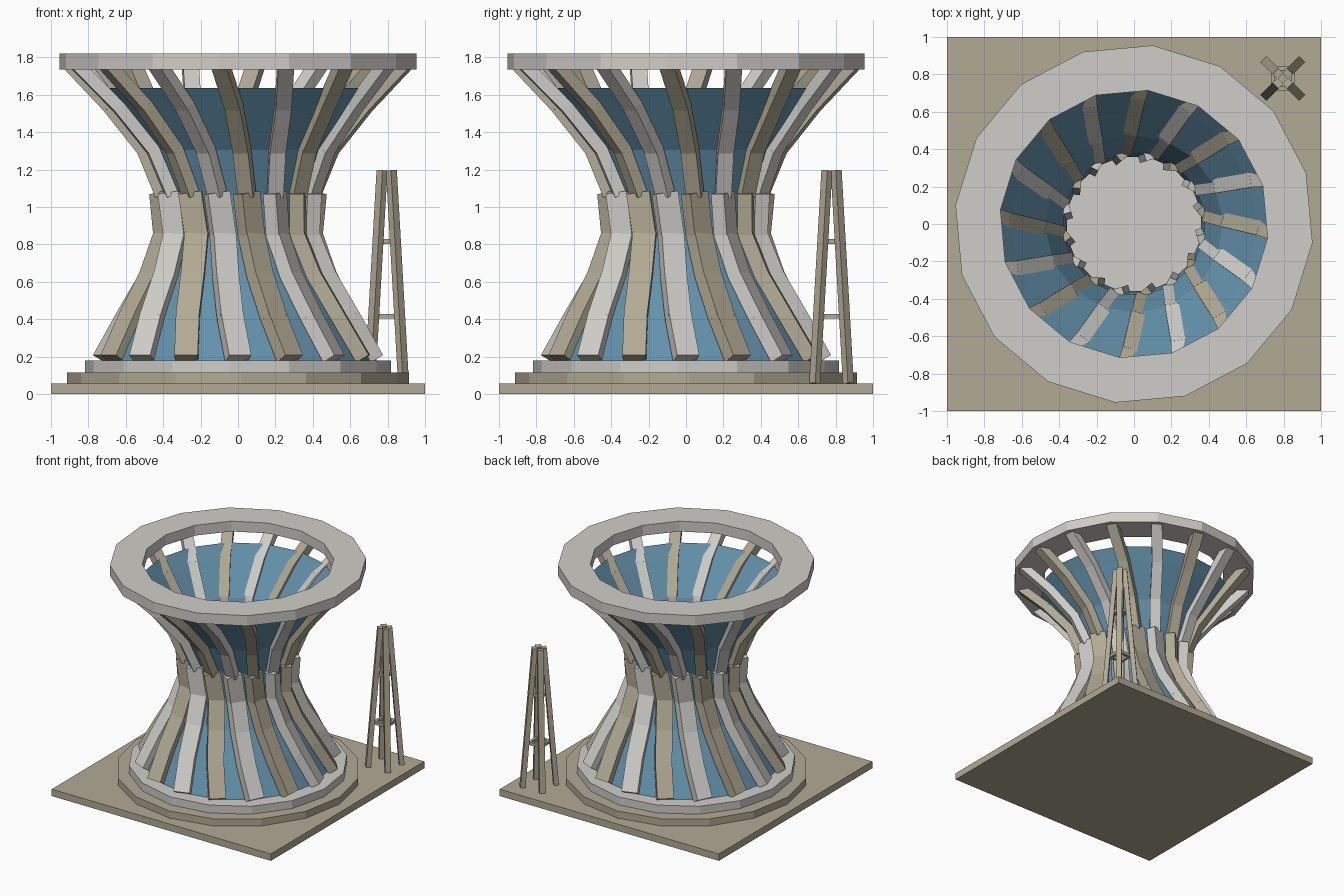
import bpy, bmesh
from math import sin, cos, pi, radians
from mathutils import Vector, Matrix

if "Cube" in bpy.data.objects:
    bpy.data.objects.remove(bpy.data.objects["Cube"])

SIDES = 16
FOOT_Z, WAIST_Z, CROWN_Z = 0.195, 1.07, 1.77
TWIST_RATE = radians(-18.2)     # turn of the ribs per unit of height
RADII = [0.72, 0.60, 0.475, 0.39, 0.407, 0.50, 0.685, 0.91]
LOWER, UPPER = 4, 3             # straight pieces below and above the waist
UP = Vector((0, 0, 1))


def material(name, rgb):
    m = bpy.data.materials.new(name)
    m.use_nodes = True
    m.diffuse_color = (*rgb, 1)
    m.node_tree.nodes["Principled BSDF"].inputs["Base Color"].default_value = (*rgb, 1)
    return m


sand = material("sand concrete", (0.44, 0.40, 0.295))
grey = material("pale grey concrete", (0.63, 0.615, 0.58))
blue = material("blue shell", (0.125, 0.285, 0.405))


def finish(name, bm, mat):
    bmesh.ops.recalc_face_normals(bm, faces=bm.faces)
    mesh = bpy.data.meshes.new(name)
    bm.to_mesh(mesh)
    bm.free()
    mesh.materials.append(mat)
    obj = bpy.data.objects.new(name, mesh)
    bpy.context.collection.objects.link(obj)


def add_path(bm, points, width, depth, extra=0.0):
    """Boxes along a path; the width starts level and is carried along untwisted."""
    side = UP.cross(points[1] - points[0])
    for a, b in zip(points, points[1:]):
        axis = (b - a).normalized()
        side = (side - axis * side.dot(axis)).normalized()
        rot = Matrix((side, axis.cross(side), axis)).transposed()
        scale = Matrix.Diagonal((width, depth, (b - a).length + extra, 1))
        bmesh.ops.create_cube(
            bm, size=1, matrix=Matrix.Translation((a + b) / 2) @ rot.to_4x4() @ scale)


def loft(name, profile, mat, turn, closed):
    """Faceted surface through (radius, height) rings, each turned by turn(z)."""
    bm = bmesh.new()
    rings = []
    for r, z in profile:
        angles = [turn(z) + 2 * pi * k / SIDES for k in range(SIDES)]
        rings.append([bm.verts.new((r * cos(t), r * sin(t), z)) for t in angles])
    if closed:
        rings.append(rings[0])
    for lo, hi in zip(rings, rings[1:]):
        for k in range(SIDES):
            n = (k + 1) % SIDES
            bm.faces.new((lo[k], lo[n], hi[n], hi[k]))
    finish(name, bm, mat)


def disc(name, radius, low, high, mat, offset):
    bm = bmesh.new()
    bmesh.ops.create_cone(
        bm, cap_ends=True, segments=SIDES, radius1=radius, radius2=radius, depth=high - low,
        matrix=Matrix.Translation((0, 0, (low + high) / 2)) @ Matrix.Rotation(offset, 4, 'Z'))
    finish(name, bm, mat)


def twist_at(z):
    return TWIST_RATE * (z - FOOT_Z)


# Square ground slab and two round steps
bm = bmesh.new()
bmesh.ops.create_cube(
    bm, size=1, matrix=Matrix.Translation((0, 0, 0.0285)) @ Matrix.Diagonal((2, 2, 0.057, 1)))
finish("ground_slab", bm, sand)
disc("lower_step", 0.915, 0.057, 0.115, sand, radians(1))
disc("upper_step", 0.82, 0.115, 0.18, grey, radians(-3))

# Crown ring
loft("crown_ring", [(0.96, 1.735), (0.96, 1.82), (0.718, 1.82), (0.718, 1.735)],
     grey, lambda z: radians(-6), True)

# Thin waisted shell just inside the ribs, open at both ends
heights = [FOOT_Z + (WAIST_Z - FOOT_Z) * i / LOWER for i in range(LOWER)]
heights += [WAIST_Z + (CROWN_Z - WAIST_Z) * i / UPPER for i in range(UPPER + 1)]
shell_profile = [(r - 0.024, z) for r, z in zip(RADII, heights)]
shell_profile[0] = (0.705, 0.18)
shell_profile[-1] = (0.74, 1.635)
loft("shell", shell_profile, blue, twist_at, False)

# Twisting ribs: thick below the waist, slim above, alternating in colour
for k in range(SIDES):
    points = []
    for r, z in zip(RADII, heights):
        t = 2 * pi * k / SIDES + twist_at(z)
        points.append(Vector((r * cos(t), r * sin(t), z)))
    bm = bmesh.new()
    add_path(bm, points[:LOWER + 1], 0.125, 0.078, 0.015)
    add_path(bm, points[LOWER:], 0.085, 0.065, 0.015)
    finish(f"rib_{k + 1}", bm, sand if k % 2 else grey)

# Corner mast: four leaning legs tied by two small square frames
MAST = Vector((0.795, 0.778, 0))
SPREAD, HEAD, MAST_LOW, MAST_TOP = 0.09, 0.025, 0.057, 1.195
corners = [(1, 1), (-1, 1), (-1, -1), (1, -1)]


def leg_point(corner, z, inset=1.0):
    s = inset * (SPREAD + (HEAD - SPREAD) * (z - MAST_LOW) / (MAST_TOP - MAST_LOW))
    return MAST + Vector((corner[0] * s, corner[1] * s, z))


bm = bmesh.new()
for c in corners:
    add_path(bm, [leg_point(c, MAST_LOW), leg_point(c, MAST_TOP)], 0.045, 0.038)
finish("mast_legs", bm, sand)

bm = bmesh.new()
for z in (0.415, 0.815):
    for c, d in zip(corners, corners[1:] + corners[:1]):
        add_path(bm, [leg_point(c, z, 0.75), leg_point(d, z, 0.75)], 0.022, 0.025)
finish("mast_braces", bm, sand)
